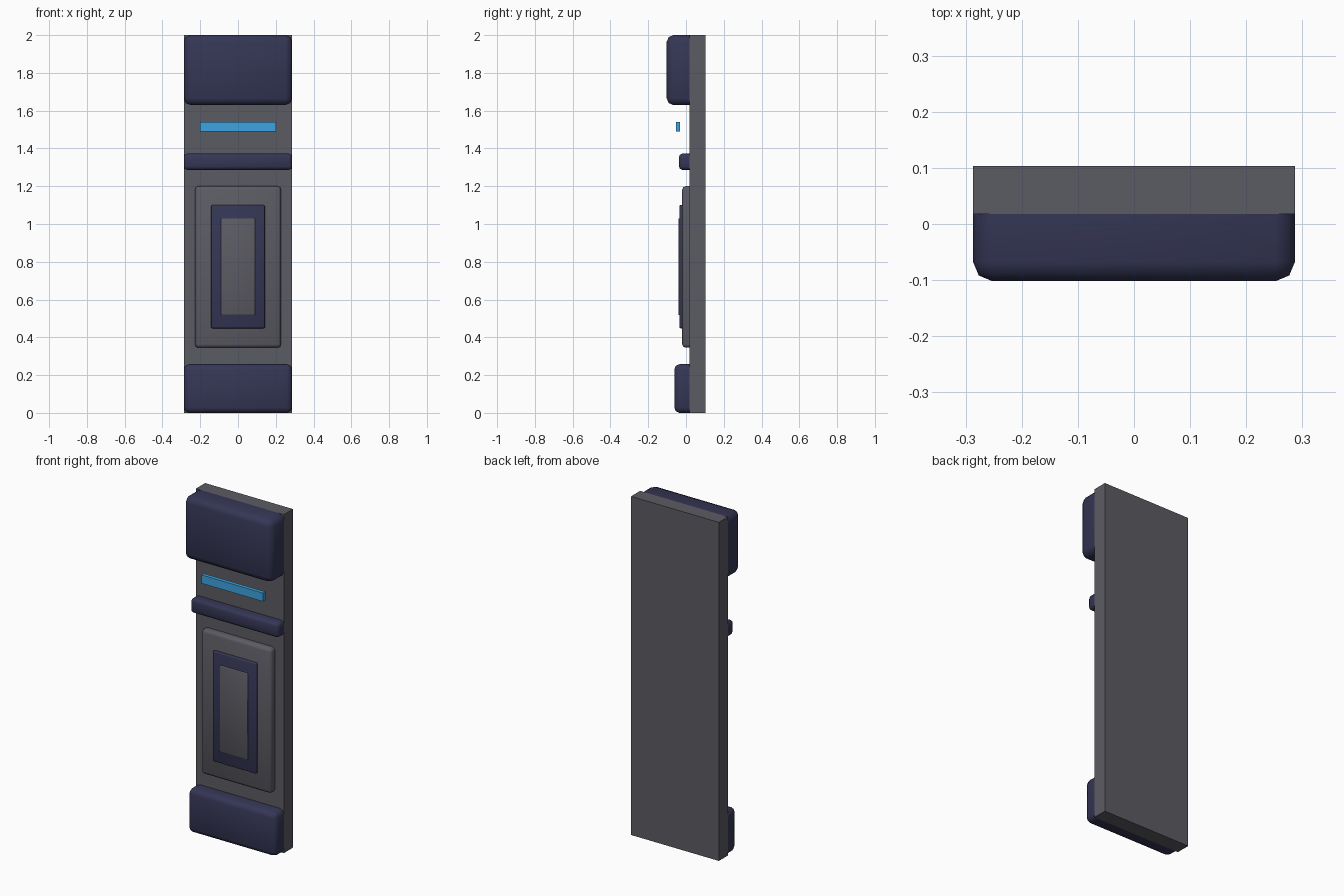
import bpy, bmesh
from math import radians

if "Cube" in bpy.data.objects:
    bpy.data.objects.remove(bpy.data.objects["Cube"])


def material(name, rgb):
    m = bpy.data.materials.new(name)
    m.diffuse_color = (*rgb, 1)
    m.use_nodes = True
    m.node_tree.nodes["Principled BSDF"].inputs["Base Color"].default_value = m.diffuse_color
    return m


GREY = material("dark_grey", (0.105, 0.105, 0.125))
NAVY = material("navy", (0.035, 0.037, 0.09))
BLUE = material("light_blue", (0.05, 0.37, 0.75))


def block(name, half_w, y0, y1, z0, z1, mat, bevel=0.0):
    """Box whose edges are rounded everywhere except around the back face."""
    bm = bmesh.new()
    bmesh.ops.create_cube(bm, size=1)
    for v in bm.verts:
        v.co.x *= 2 * half_w
        v.co.y = y0 if v.co.y < 0 else y1
        v.co.z = z0 if v.co.z < 0 else z1
    if bevel:
        edges = [e for e in bm.edges if min(v.co.y for v in e.verts) < y1 - 1e-5]
        bmesh.ops.bevel(bm, geom=edges, offset=bevel, segments=2, profile=0.5,
                        affect='EDGES', clamp_overlap=True)
    mesh = bpy.data.meshes.new(name)
    bm.to_mesh(mesh)
    bm.free()
    mesh.materials.append(mat)
    ob = bpy.data.objects.new(name, mesh)
    bpy.context.collection.objects.link(ob)
    if bevel:
        bpy.ops.object.select_all(action='DESELECT')
        ob.select_set(True)
        bpy.context.view_layer.objects.active = ob
        bpy.ops.object.shade_smooth_by_angle(angle=radians(50))
    return ob


W, FACE = 0.287, 0.018  # half width of the wall, y of its front surface

# Flat wall slab
block("wall_slab", W, FACE, 0.103, 0, 2, GREY)

# Padded horizontal blocks
block("top_block", W, -0.102, FACE, 1.63, 2, NAVY, 0.035)
block("middle_rail", W, -0.037, FACE, 1.287, 1.372, NAVY, 0.017)
block("base_block", W, -0.062, FACE, 0, 0.258, NAVY, 0.028)

# Stepped centre panel
block("outer_panel", 0.228, -0.02, FACE, 0.345, 1.2, GREY, 0.018)
block("inner_frame", 0.142, -0.035, FACE, 0.448, 1.1, NAVY, 0.006)
block("inner_panel", 0.09, -0.041, FACE, 0.518, 1.03, GREY, 0.004)

# Floating light strip
block("light_strip", 0.2, -0.053, -0.031, 1.49, 1.54, BLUE)
